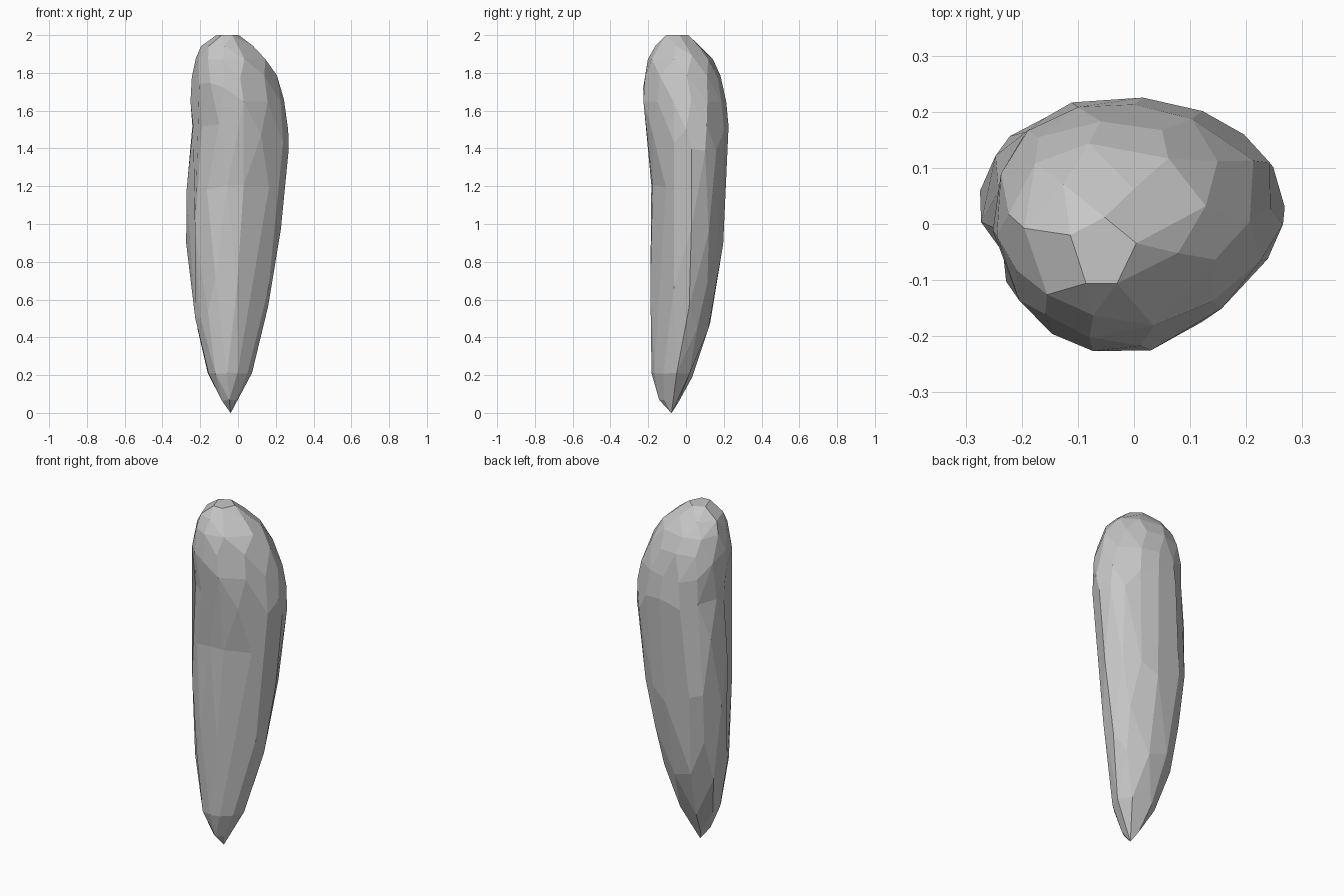
import bpy
import bmesh
import math
import random

random.seed(7)
cube = bpy.data.objects.get("Cube")
if cube:
    bpy.data.objects.remove(cube, do_unlink=True)

# Matte grey stone
stone = bpy.data.materials.new("grey_stone")
stone.use_nodes = True
colour = (0.57, 0.57, 0.57, 1)
stone.diffuse_color = colour
stone.node_tree.nodes["Principled BSDF"].inputs["Base Color"].default_value = colour

# Silhouette: height, left, right, front, back
sections = [
    (0.07, -0.09, 0, -0.14, -0.03),
    (0.21, -0.16, 0.07, -0.18, 0.04),
    (0.45, -0.22, 0.13, -0.185, 0.12),
    (0.69, -0.25, 0.18, -0.19, 0.165),
    (0.96, -0.27, 0.22, -0.187, 0.2),
    (1.2, -0.266, 0.245, -0.18, 0.21),
    (1.4, -0.25, 0.265, -0.2, 0.22),
    (1.52, -0.237, 0.26, -0.21, 0.22),
    (1.65, -0.245, 0.24, -0.225, 0.21),
    (1.78, -0.24, 0.2, -0.22, 0.18),
    (1.87, -0.22, 0.15, -0.2, 0.14),
    (1.94, -0.19, 0.08, -0.16, 0.08),
    (2.0, -0.11, 0, -0.11, 0.01),
]
SIDES = 26


def oval_ring(bm, section, turn):
    """Oval that bulges toward the back right and is pared at the front left."""
    z, left, right, front, back = section
    ring = []
    for i in range(SIDES):
        angle = math.tau * (i + turn) / SIDES
        c, s = math.cos(angle), math.sin(angle)
        swell = 1 - 0.09 * math.sin(2 * angle) * (s - c) / math.sqrt(2)
        swell *= random.uniform(0.998, 1.018)
        x = (left + right) / 2 + (right - left) / 2 * c * swell
        y = (front + back) / 2 + (back - front) / 2 * s * swell
        ring.append(bm.verts.new((x, y, z)))
    return ring


# Stone body lofted through the sections, from pointed foot to rounded top
bm = bmesh.new()
rings = [oval_ring(bm, s, 0.5 * (k % 2)) for k, s in enumerate(sections)]
tip = bm.verts.new((-0.04, -0.08, 0))
for i in range(SIDES):
    j = (i + 1) % SIDES
    bm.faces.new((tip, rings[0][j], rings[0][i]))
    for k, (low, high) in enumerate(zip(rings, rings[1:])):
        if k % 2:
            bm.faces.new((low[i], high[j], high[i]))
            bm.faces.new((low[i], low[j], high[j]))
        else:
            bm.faces.new((low[i], low[j], high[i]))
            bm.faces.new((low[j], high[j], high[i]))
bm.faces.new(rings[-1])
bmesh.ops.recalc_face_normals(bm, faces=bm.faces)
mesh = bpy.data.meshes.new("standing_stone")
bm.to_mesh(mesh)
bm.free()
mesh.materials.append(stone)
body = bpy.data.objects.new("standing_stone", mesh)
bpy.context.collection.objects.link(body)

# Reduce to irregular chiselled facets, then merge the nearly flat ones
chisel = body.modifiers.new("chisel", "DECIMATE")
chisel.ratio = 0.3
merge = body.modifiers.new("merge_facets", "DECIMATE")
merge.decimate_type = "DISSOLVE"
merge.angle_limit = math.radians(7)
